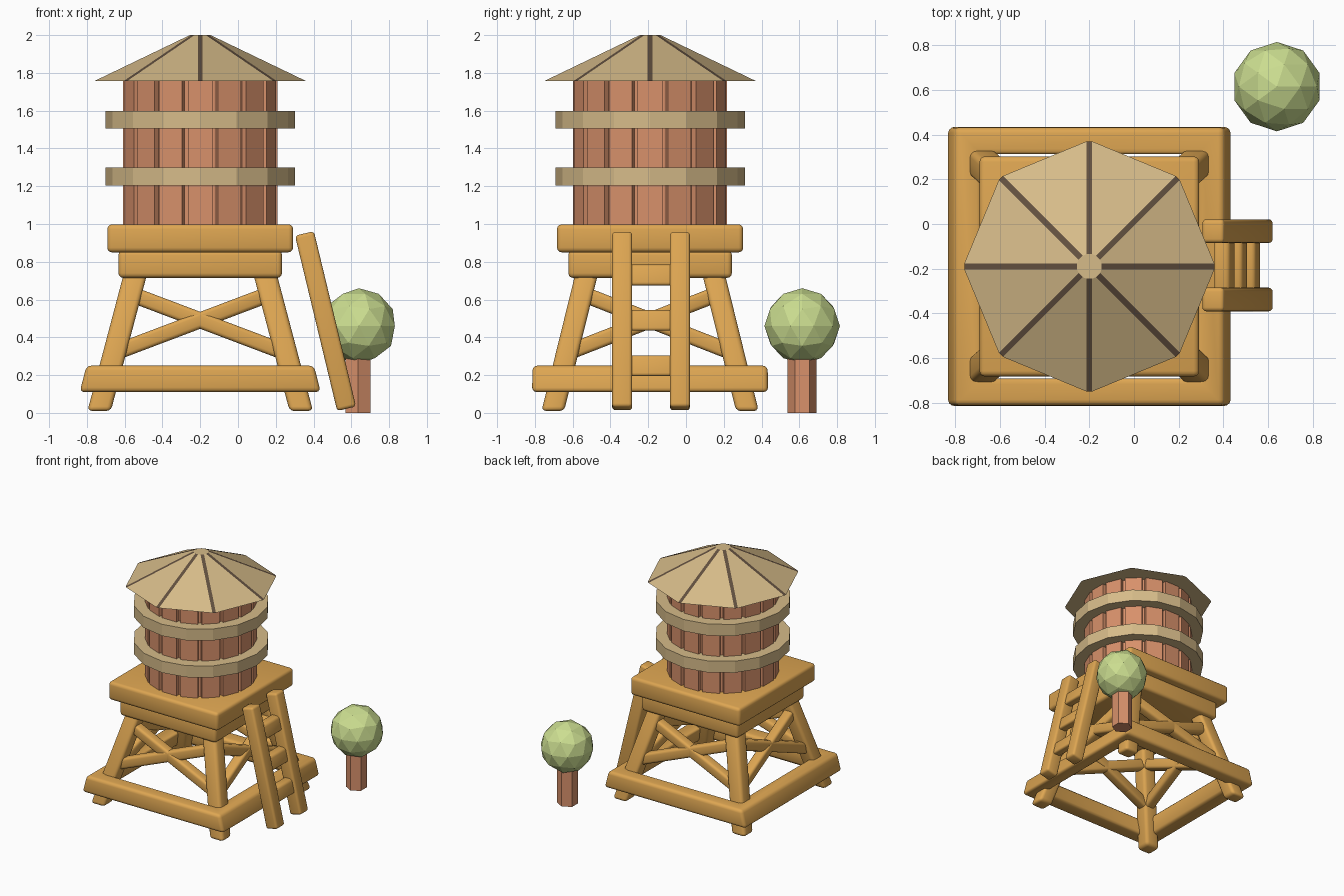
import bpy, bmesh, math
from mathutils import Vector

if "Cube" in bpy.data.objects:
    bpy.data.objects.remove(bpy.data.objects["Cube"])

CX, CY = -0.20, -0.19   # tower axis


def material(name, rgb):
    m = bpy.data.materials.new(name)
    lin = [(c / 255 / 12.92 if c < 11 else ((c / 255 + 0.055) / 1.055) ** 2.4) for c in rgb]
    m.diffuse_color = (*lin, 1)
    m.use_nodes = True
    m.node_tree.nodes["Principled BSDF"].inputs["Base Color"].default_value = m.diffuse_color
    return m


WOOD = material("golden_wood", (222, 166, 82))
STAVE = material("red_brown_wood", (216, 145, 107))
TAN = material("tan", (214, 187, 137))
DARK = material("dark_brown", (98, 80, 63))
LEAF = material("leaf_green", (203, 221, 144))


def finish(name, bm, mats, bevel=0.0):
    bmesh.ops.recalc_face_normals(bm, faces=bm.faces)
    if bevel:
        edges = [e for e in bm.edges if e.calc_face_angle(0) > 0.5]
        bmesh.ops.bevel(bm, geom=edges, offset=bevel, segments=3, profile=0.5,
                        affect='EDGES', clamp_overlap=True)
    me = bpy.data.meshes.new(name)
    bm.to_mesh(me)
    bm.free()
    for m in mats:
        me.materials.append(m)
    ob = bpy.data.objects.new(name, me)
    bpy.context.collection.objects.link(ob)
    if bevel:
        bpy.ops.object.select_all(action='DESELECT')
        ob.select_set(True)
        bpy.context.view_layer.objects.active = ob
        bpy.ops.object.shade_smooth_by_angle(angle=math.radians(40))
    return ob


def loft(bm, rings, caps=True, closed=False):
    """Skin equal-length point rings, return the side faces by ring."""
    vs = [[bm.verts.new(p) for p in r] for r in rings]
    n = len(vs[0])
    pairs = list(zip(vs, vs[1:])) + ([(vs[-1], vs[0])] if closed else [])
    sides = [[bm.faces.new((a[i], a[(i + 1) % n], b[(i + 1) % n], b[i]))
              for i in range(n)] for a, b in pairs]
    if caps and not closed:
        bm.faces.new(vs[0][::-1])
        bm.faces.new(vs[-1])
    return sides


def rect(c, u, v):
    c, u, v = Vector(c), Vector(u), Vector(v)
    return [c - u - v, c + u - v, c + u + v, c - u + v]


def beam(name, p0, p1, u, v, mat=WOOD, bevel=0.025):
    bm = bmesh.new()
    loft(bm, [rect(p0, u, v), rect(p1, u, v)])
    return finish(name, bm, [mat], bevel)


def circle(r, z, n, cx=CX, cy=CY, a0=0.0):
    return [(cx + r * math.cos(a0 + 2 * math.pi * i / n),
             cy + r * math.sin(a0 + 2 * math.pi * i / n), z) for i in range(n)]


# Base frame, sides leaning with the legs
def frame_ring(hx, hy, z):
    return rect((CX, CY, z), (hx, 0, 0), (0, hy, 0))


bm = bmesh.new()
loft(bm, [frame_ring(0.638, 0.625, 0.11), frame_ring(0.602, 0.622, 0.25),
          frame_ring(0.482, 0.502, 0.25), frame_ring(0.518, 0.505, 0.11)], closed=True)
finish("base_frame", bm, [WOOD], 0.025)

# Splayed legs
for sx in (-1, 1):
    for sy in (-1, 1):
        beam(f"leg_{'right' if sx > 0 else 'left'}_{'back' if sy > 0 else 'front'}",
             (CX + sx * 0.535, CY + sy * 0.515, 0.01),
             (CX + sx * 0.342, CY + sy * 0.335, 0.74), (0.062, 0, 0), (0, 0.06, 0))

# Crossed braces on the four sides
ZL, ZU = 0.32, 0.63
for s in (-1, 1):
    for d in (-1, 1):
        beam(f"brace_{'back' if s > 0 else 'front'}_{'a' if d > 0 else 'b'}",
             (CX - d * 0.45, CY + s * 0.435, ZL), (CX + d * 0.37, CY + s * 0.358, ZU),
             (0, 0, 0.045), (0, 0.042, 0), bevel=0.02)
        beam(f"brace_{'right' if s > 0 else 'left'}_{'a' if d > 0 else 'b'}",
             (CX + s * 0.45, CY - d * 0.435, ZL), (CX + s * 0.37, CY + d * 0.358, ZU),
             (0, 0, 0.045), (0.042, 0, 0), bevel=0.02)

# Platform slabs
beam("platform_support", (CX, CY, 0.715), (CX, CY, 0.86), (0.433, 0, 0), (0, 0.433, 0))
beam("platform", (CX, CY, 0.85), (CX, CY, 0.998), (0.492, 0, 0), (0, 0.493, 0))

# Tank: core with separate staves
bm = bmesh.new()
loft(bm, [circle(0.385, 0.99, 16, a0=math.pi / 16), circle(0.385, 1.77, 16, a0=math.pi / 16)])
finish("tank_core", bm, [STAVE])
bm = bmesh.new()
for i in range(16):
    a = 2 * math.pi * i / 16
    r, t = Vector((math.cos(a), math.sin(a), 0)), Vector((-math.sin(a), math.cos(a), 0))
    c = Vector((CX, CY, 0)) + r * 0.383
    loft(bm, [rect(c + Vector((0, 0, z)), r * 0.025, t * 0.066) for z in (0.995, 1.765)])
finish("tank_staves", bm, [STAVE])

# Hoops
for name, z in (("lower_hoop", 1.205), ("upper_hoop", 1.505)):
    bm = bmesh.new()
    loft(bm, [circle(0.502, z, 16), circle(0.502, z + 0.094, 16),
              circle(0.395, z + 0.094, 16), circle(0.395, z, 16)], closed=True)
    finish(name, bm, [TAN])


# Eight-sided roof with a narrow dark strip along every hip
def roof_ring(r, z, w=0.013):
    pts = []
    for i in range(8):
        a = math.pi * i / 4
        for s in (-w, w):
            pts.append((CX + r * math.cos(a) - s * math.sin(a),
                        CY + r * math.sin(a) + s * math.cos(a), z))
    return pts


bm = bmesh.new()
for i, f in enumerate(loft(bm, [roof_ring(0.56, 1.757), roof_ring(0.055, 2.0)])[0]):
    f.material_index = 1 if i % 2 == 0 else 0
finish("roof", bm, [TAN, DARK])

# Leaning ladder
LY = -0.185


def ladder_x(z):
    return 0.575 - 0.24 * (z - 0.02)


tilt = Vector((0.05, 0, 0.012))
for name, y in (("ladder_rail_front", LY - 0.153), ("ladder_rail_back", LY + 0.153)):
    beam(name, (ladder_x(0.02), y, 0.022), (ladder_x(0.95), y, 0.95),
         tilt, (0, 0.053, 0), bevel=0.018)
for i, z in enumerate((0.25, 0.49, 0.73)):
    beam(f"ladder_rung_{i + 1}", (ladder_x(z), LY - 0.13, z), (ladder_x(z), LY + 0.13, z),
         (0.036, 0, 0), (-0.013, 0, 0.055), bevel=0.018)

# Tree
bm = bmesh.new()
loft(bm, [circle(0.077, z, 6, 0.635, 0.615, math.pi / 2) for z in (0.0, 0.32)])
finish("tree_trunk", bm, [STAVE])
bm = bmesh.new()
bmesh.ops.create_icosphere(bm, subdivisions=2, radius=0.2)
bmesh.ops.translate(bm, verts=bm.verts, vec=(0.64, 0.615, 0.46))
finish("tree_crown", bm, [LEAF])
